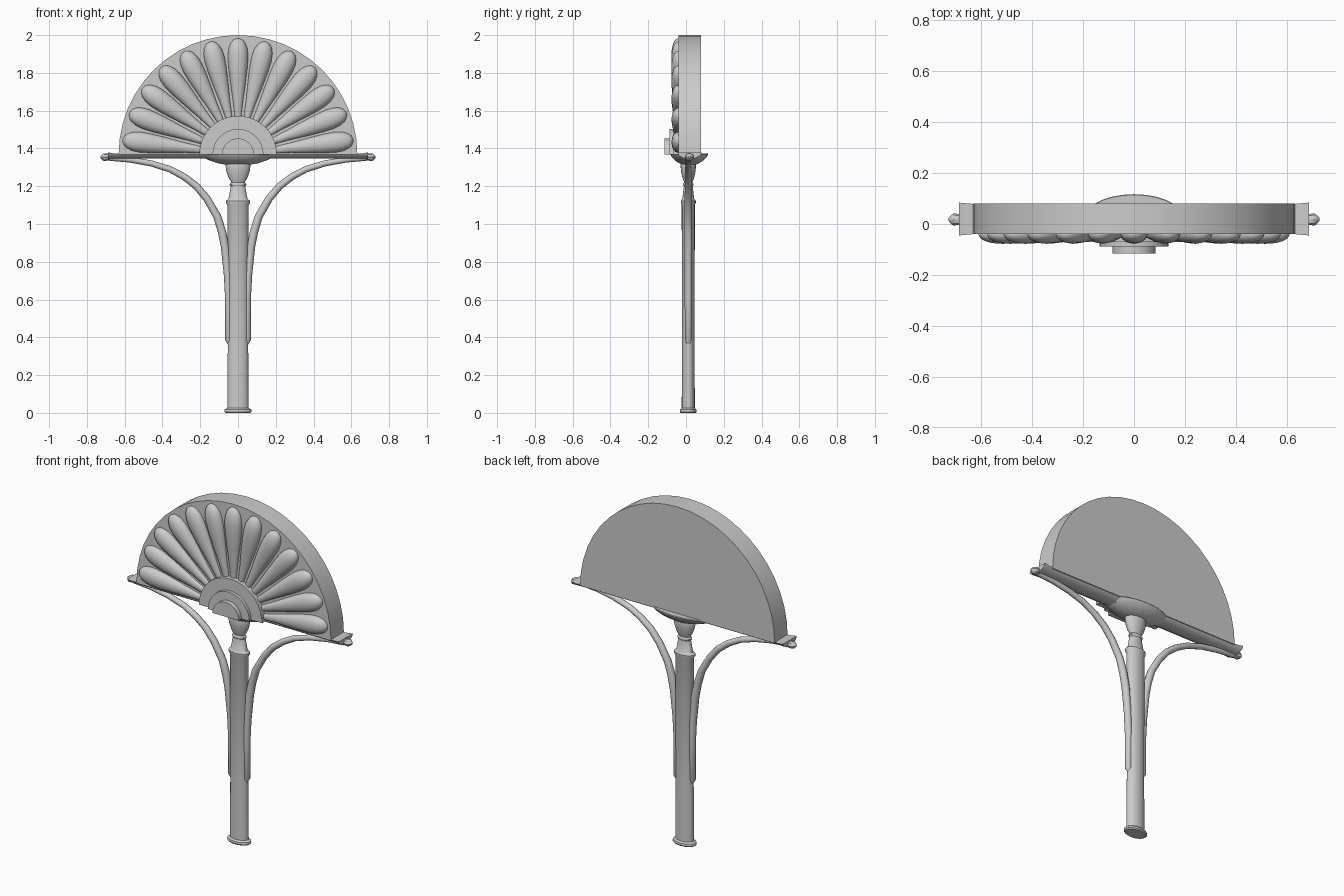
import bpy, bmesh, math
from mathutils import Vector, Matrix

if "Cube" in bpy.data.objects:
    bpy.data.objects.remove(bpy.data.objects["Cube"])

CY = 0.012          # depth position of pole and arms
FZ = 1.368          # base line of the fan


def loft(name, rings, angle=35):
    """Skin closed rings of points one after another and cap both ends."""
    bm = bmesh.new()
    vs = [[bm.verts.new(p) for p in r] for r in rings]
    for a, b in zip(vs, vs[1:]):
        n = len(a)
        for i in range(n):
            bm.faces.new((a[i], a[(i + 1) % n], b[(i + 1) % n], b[i]))
    bm.faces.new(vs[0])
    bm.faces.new(vs[-1])
    bmesh.ops.recalc_face_normals(bm, faces=bm.faces)
    me = bpy.data.meshes.new(name)
    bm.to_mesh(me)
    bm.free()
    ob = bpy.data.objects.new(name, me)
    bpy.context.collection.objects.link(ob)
    bpy.ops.object.select_all(action='DESELECT')
    ob.select_set(True)
    bpy.context.view_layer.objects.active = ob
    bpy.ops.object.shade_smooth_by_angle(angle=math.radians(angle))
    return ob


def half_disc(name, r, y0, y1, n):
    arc = [(r * math.cos(math.pi * i / n), FZ + r * math.sin(math.pi * i / n))
           for i in range(n + 1)]
    return loft(name, [[(x, y, z) for x, z in arc] for y in (y0, y1)])


def lathe(name, profile, ratio, cy, n=20):
    """Oval turned shape; profile is (half width, z)."""
    return loft(name, [[(r * math.cos(2 * math.pi * i / n),
                         cy + r * ratio * math.sin(2 * math.pi * i / n), z)
                        for i in range(n)] for r, z in profile])


# fan body and stepped hub
half_disc("fan_body", 0.632, -0.04, 0.08, 24)
half_disc("hub_outer", 0.205, -0.07, -0.035, 20)
half_disc("hub_middle", 0.135, -0.088, -0.06, 18)
half_disc("hub_inner", 0.085, -0.115, -0.08, 16)

# domed teardrop petals
petal = [(0.17, 0.014), (0.28, 0.026), (0.38, 0.040), (0.46, 0.050),
         (0.52, 0.054), (0.56, 0.050), (0.59, 0.039), (0.607, 0.024), (0.615, 0.006)]
for k in range(13):
    rot = Matrix.Rotation(math.radians((k - 6) * 13.8), 3, 'Y')
    rings = []
    for r, w in petal:
        ring = []
        for i in range(12):
            a = 2 * math.pi * i / 12
            p = rot @ Vector((w * math.cos(a), 0.7 * w * math.sin(a), r))
            ring.append(p + Vector((0, -0.04, FZ)))
        rings.append(ring)
    loft("petal", rings, 60)

# gutter tray under the fan, slightly flared at the ends
section = [(-0.045, 1.374), (-0.038, 1.362), (-0.008, 1.346),
           (0.045, 1.346), (0.075, 1.362), (0.084, 1.374)]
rings = []
for x, s in ((-0.688, 1.0), (-0.66, 0.96), (-0.63, 0.92), (0.63, 0.92), (0.66, 0.96), (0.688, 1.0)):
    rings.append([(x, 0.02 + (y - 0.02) * s, z + (0.005 if abs(x) > 0.68 and z > 1.37 else 0))
                  for y, z in section])
loft("tray", rings)

# shallow oval bowl below the hub
lathe("bowl", [(0.05, 1.312), (0.10, 1.320), (0.15, 1.336), (0.185, 1.354),
               (0.20, 1.370), (0.195, 1.374)], 0.5, 0.017, 28)

# oval pole with foot, collar and bulb
lathe("pole", [(0.066, 0.0), (0.072, 0.006), (0.070, 0.018), (0.056, 0.026),
               (0.054, 0.36), (0.056, 1.10), (0.064, 1.112), (0.064, 1.122),
               (0.050, 1.134), (0.038, 1.20), (0.044, 1.206), (0.044, 1.212),
               (0.036, 1.22), (0.050, 1.245), (0.062, 1.28), (0.066, 1.31),
               (0.060, 1.33)], 0.62, CY)

# curved support arms: x, z, radius
path = [(0.045, 0.355, 0.004), (0.050, 0.385, 0.018), (0.048, 0.60, 0.020),
        (0.054, 0.73, 0.021), (0.069, 0.88, 0.022), (0.085, 0.96, 0.022),
        (0.110, 1.04, 0.021), (0.165, 1.135, 0.020), (0.220, 1.20, 0.019),
        (0.285, 1.25, 0.018), (0.36, 1.29, 0.017), (0.46, 1.321, 0.016),
        (0.57, 1.340, 0.015), (0.68, 1.350, 0.015)]
# knob ends: x, radius
knob = [(0.675, 0.014), (0.685, 0.021), (0.708, 0.024), (0.716, 0.020), (0.729, 0.005)]
for side, s in (("right", 1), ("left", -1)):
    rings = []
    for j, (x, z, r) in enumerate(path):
        a, b = path[max(j - 1, 0)], path[min(j + 1, len(path) - 1)]
        t = Vector((b[0] - a[0], b[1] - a[1])).normalized()
        ring = []
        for i in range(10):
            q = 2 * math.pi * i / 10
            c = r * math.cos(q)
            ring.append((s * (x + t.y * c), CY + r * math.sin(q), z - t.x * c))
        rings.append(ring)
    loft("support_arm_" + side, rings, 50)
    loft("end_knob_" + side,
         [[(s * x, 0.018 + r * math.cos(math.pi * i / 4), 1.354 + 0.85 * r * math.sin(math.pi * i / 4))
           for i in range(8)] for x, r in knob])
